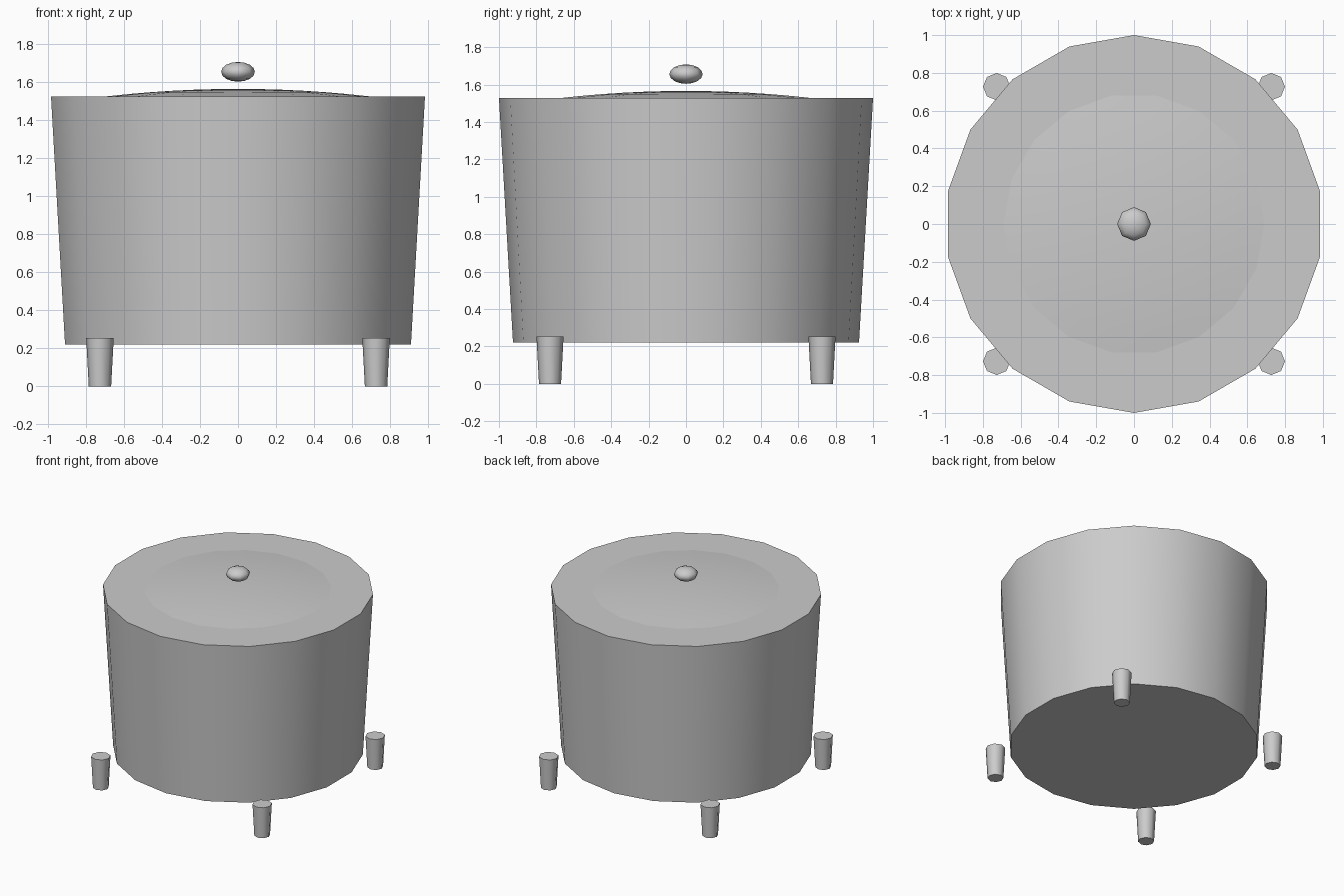
import bpy
import math

if "Cube" in bpy.data.objects:
    bpy.data.objects.remove(bpy.data.objects["Cube"], do_unlink=True)

grey = bpy.data.materials.new("light_grey")
grey.use_nodes = True
colour = (0.6, 0.6, 0.6, 1)
grey.diffuse_color = colour
grey.node_tree.nodes["Principled BSDF"].inputs["Base Color"].default_value = colour


def finish(name, angle):
    """Name and colour the active object, smooth it but keep sharp rims."""
    obj = bpy.context.object
    obj.name = name
    obj.data.materials.append(grey)
    bpy.ops.object.shade_smooth_by_angle(angle=math.radians(angle))
    return obj


def tapered_cylinder(name, sides, r_bottom, r_top, z_bottom, z_top, x=0, y=0):
    bpy.ops.mesh.primitive_cone_add(
        vertices=sides, radius1=r_bottom, radius2=r_top,
        depth=z_top - z_bottom, location=(x, y, (z_bottom + z_top) / 2))
    return finish(name, 60)


# Tub, slightly wider at the top
RIM = 1.527
tapered_cylinder("body", 18, 0.925, 1.0, 0.22, RIM)

# Four tapered feet
for side, x in (("left", 0.727), ("right", -0.727)):
    for end, y in (("front", -0.727), ("back", 0.727)):
        tapered_cylinder(f"{end}_{side}_foot", 8, 0.059, 0.0725, 0, 0.254, x, y)

# Shallow domed lid: rings of a low parabola
SIDES, RINGS, RADIUS, RISE = 18, 6, 0.69, 0.039
verts, faces = [(0, 0, RIM + RISE)], []
for ring in range(1, RINGS + 1):
    t = ring / RINGS
    for s in range(SIDES):
        a = math.tau * s / SIDES
        verts.append((RADIUS * t * math.cos(a), RADIUS * t * math.sin(a),
                      RIM + RISE * (1 - t * t)))
for s in range(SIDES):
    n = (s + 1) % SIDES
    faces.append((0, 1 + s, 1 + n))
    for ring in range(RINGS - 1):
        a = 1 + ring * SIDES
        b = a + SIDES
        faces.append((a + s, b + s, b + n, a + n))
mesh = bpy.data.meshes.new("lid")
mesh.from_pydata(verts, [], faces)
lid = bpy.data.objects.new("lid", mesh)
bpy.context.collection.objects.link(lid)
bpy.ops.object.select_all(action="DESELECT")
lid.select_set(True)
bpy.context.view_layer.objects.active = lid
finish("lid", 60)

# Flattened knob floating over the lid
bpy.ops.mesh.primitive_uv_sphere_add(segments=8, ring_count=8, radius=1,
                                     location=(0, 0, 1.656))
bpy.context.object.scale = (0.089, 0.089, 0.052)
bpy.ops.object.transform_apply(location=False, rotation=False, scale=True)
finish("knob", 80)
